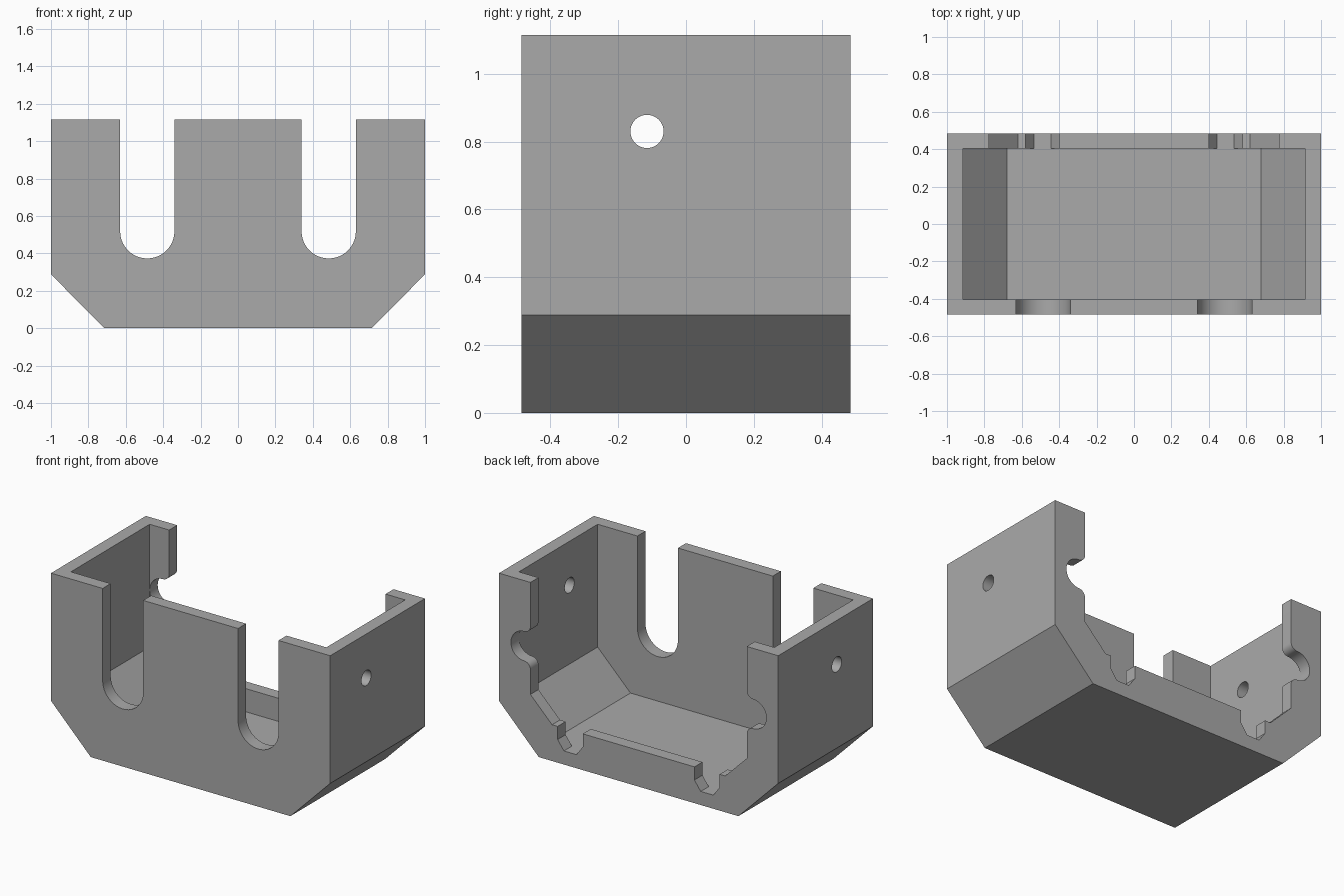
import bpy, bmesh, math
from mathutils import Vector

cube = bpy.data.objects.get("Cube")
if cube:
    bpy.data.objects.remove(cube, do_unlink=True)

grey = bpy.data.materials.new("plain grey")
grey.use_nodes = True
GREY = (0.4, 0.4, 0.4, 1)
grey.diffuse_color = GREY
grey.node_tree.nodes["Principled BSDF"].inputs["Base Color"].default_value = GREY

W, D, H = 1.0, 0.485, 1.115   # half width, half depth, height
TOP = H + 0.2                 # cutters reach past the rim


def prism(name, points, start, end, axis="Y"):
    """Extrude a closed profile (x, z), or (y, z) for axis X."""
    bm = bmesh.new()
    place = (lambda a, b: (a, start, b)) if axis == "Y" else (lambda a, b: (start, a, b))
    face = bm.faces.new([bm.verts.new(place(a, b)) for a, b in points])
    out = bmesh.ops.extrude_face_region(bm, geom=[face])
    step = Vector((0, end - start, 0)) if axis == "Y" else Vector((end - start, 0, 0))
    bmesh.ops.translate(bm, vec=step,
                        verts=[v for v in out["geom"] if isinstance(v, bmesh.types.BMVert)])
    bmesh.ops.recalc_face_normals(bm, faces=bm.faces)
    mesh = bpy.data.meshes.new(name)
    bm.to_mesh(mesh)
    bm.free()
    mesh.materials.append(grey)
    obj = bpy.data.objects.new(name, mesh)
    bpy.context.collection.objects.link(obj)
    return obj


def arc(cx, cz, r, a0, a1, n):
    angles = [math.radians(a0 + (a1 - a0) * i / n) for i in range(n + 1)]
    return [(cx + r * math.cos(a), cz + r * math.sin(a)) for a in angles]


def mirrored(half):
    """Close a right-hand half profile with its mirror image."""
    return half + [(-x, z) for x, z in reversed(half)]


def cut(body, cutter):
    cutter.hide_render = True
    mod = body.modifiers.new("cut", "BOOLEAN")
    mod.operation, mod.solver, mod.object = "DIFFERENCE", "EXACT", cutter
    bpy.context.view_layer.objects.active = body
    bpy.ops.object.modifier_apply(modifier=mod.name)
    bpy.data.objects.remove(cutter, do_unlink=True)


# Open box with chamfered lower sides
body = prism("open_housing", mirrored([(0.715, 0), (W, 0.288), (W, H)]), -D, D)
cut(body, prism("cavity", mirrored([(0.68, 0.085), (0.915, 0.32), (0.915, TOP)]), -0.403, 0.403))

# Two round-bottomed slots in the front wall
for side in (-1, 1):
    slot = arc(side * 0.485, 0.518, 0.145, 180, 360, 32)
    slot += [(side * 0.485 + 0.145, TOP), (side * 0.485 - 0.145, TOP)]
    cut(body, prism("front_slot", slot, -0.6, -0.35))

# Stepped back opening: notches, slopes, round bays with eased lips
half = [(0.4, 0.235), (0.4, 0.15), (0.445, 0.088), (0.535, 0.088), (0.58, 0.15),
        (0.58, 0.235), (0.62, 0.235), (0.775, 0.39)]
half += arc(0.82, 0.55, 0.045, 180, 90, 8)
half += arc(0.82, 0.69, 0.095, -90, 90, 24)[1:]
half += arc(0.82, 0.83, 0.045, 270, 180, 8)[1:]
half += [(0.775, TOP)]
cut(body, prism("back_opening", mirrored(half), 0.35, 0.6))

# Bore through both side walls
cut(body, prism("side_bore", arc(-0.115, 0.83, 0.049, 0, 352.5, 47), -1.2, 1.2, "X"))

body.select_set(True)
bpy.context.view_layer.objects.active = body
bpy.ops.object.shade_smooth_by_angle(angle=math.radians(25))
